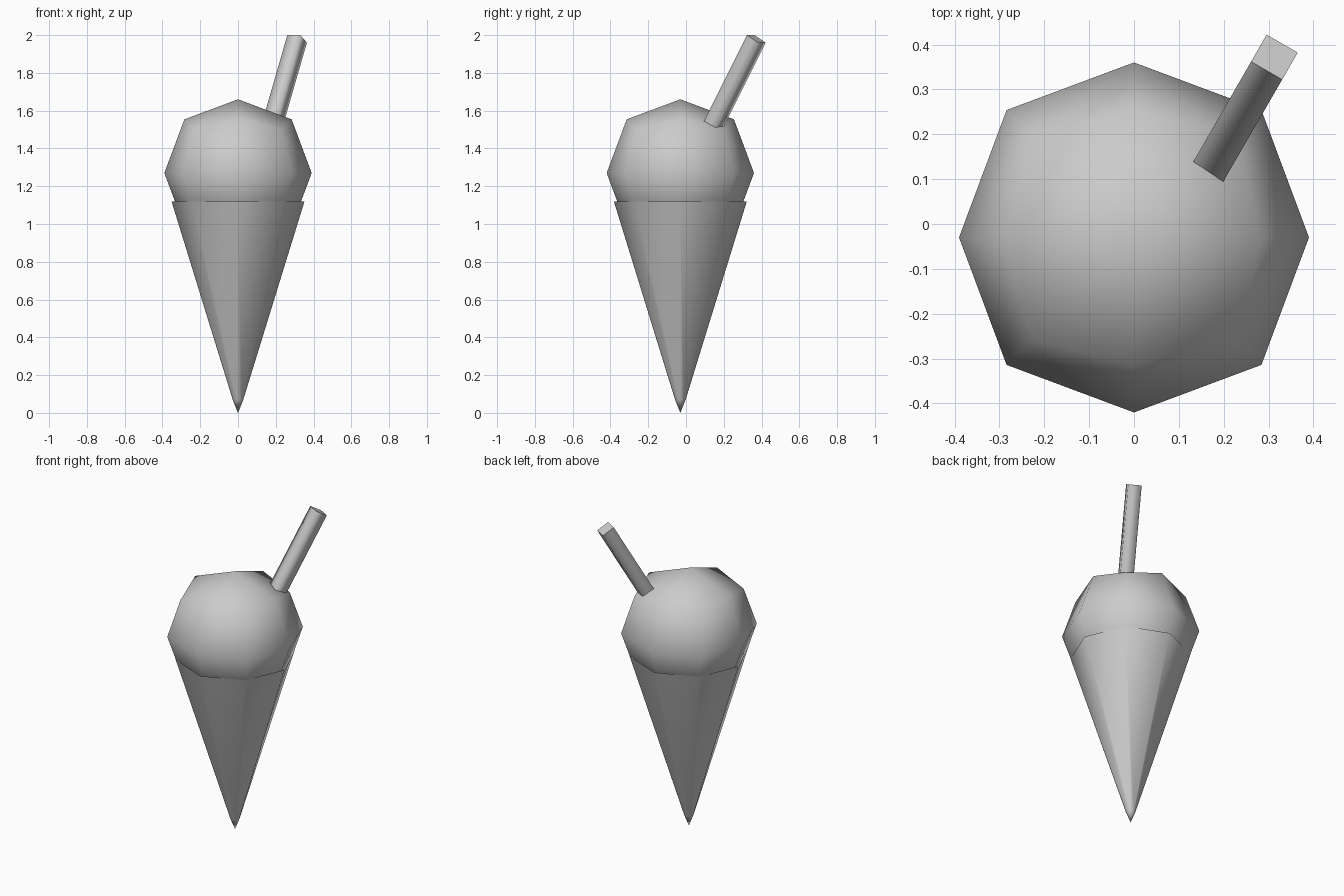
import bpy, bmesh, math
from mathutils import Vector, Matrix

cube = bpy.data.objects.get("Cube")
if cube:
    bpy.data.objects.remove(cube, do_unlink=True)

CENTRE_Y = -0.03

grey = bpy.data.materials.new("light_grey")
grey.use_nodes = True
colour = (0.6, 0.6, 0.6, 1)
grey.diffuse_color = colour
grey.node_tree.nodes["Principled BSDF"].inputs["Base Color"].default_value = colour


def finish(name, bm):
    """Turn a bmesh into a smooth-shaded object."""
    bmesh.ops.recalc_face_normals(bm, faces=bm.faces)
    for face in bm.faces:
        face.smooth = True
    mesh = bpy.data.meshes.new(name)
    bm.to_mesh(mesh)
    bm.free()
    mesh.materials.append(grey)
    obj = bpy.data.objects.new(name, mesh)
    bpy.context.collection.objects.link(obj)
    return obj


# Scoop: a once-divided cube rounded into a coarse ball
bm = bmesh.new()
bmesh.ops.create_cube(bm, size=2)
bmesh.ops.subdivide_edges(bm, edges=bm.edges[:], cuts=1, use_grid_fill=True)
reach = {1: 0.39, 2: 0.284, 3: 0.229}    # face centre, edge middle, corner
for v in bm.verts:
    v.co *= reach[sum(abs(c) > 0.5 for c in v.co)]
scoop = finish("scoop", bm)
scoop.location = (0, CENTRE_Y, 1.27)

# Cone: eight-sided open shell with a short blunter tip
bm = bmesh.new()
SIDES = 8
rings = []
for radius, z in ((0.352, 1.12), (0.028, 0.07)):
    rings.append([bm.verts.new((radius * math.cos(a), radius * math.sin(a), z))
                  for a in (math.tau * i / SIDES for i in range(SIDES))])
tip = bm.verts.new((0, 0, 0))
rim, low = rings
for i in range(SIDES):
    j = (i + 1) % SIDES
    bm.faces.new((rim[i], low[i], low[j], rim[j]))
    bm.faces.new((low[i], tip, low[j]))
cone = finish("cone", bm)
cone.location.y = CENTRE_Y

# Straw: square stick leaning back and to the left, origin at its top end
LENGTH, WIDTH = 0.6, 0.08
bm = bmesh.new()
bmesh.ops.create_cube(bm, size=1)
bmesh.ops.scale(bm, vec=(WIDTH, WIDTH, LENGTH), verts=bm.verts)
bmesh.ops.translate(bm, vec=(0, 0, -LENGTH / 2), verts=bm.verts)
for face in bm.faces:
    if abs(face.normal.z) > 0.9:
        for edge in face.edges:
            edge.smooth = False
straw = finish("straw", bm)
lean = Matrix.Rotation(math.radians(60), 4, 'Z') @ Matrix.Rotation(math.radians(30), 4, 'Y')
straw.matrix_world = Matrix.Translation(Vector((0.313, 0.372, 1.98))) @ lean
